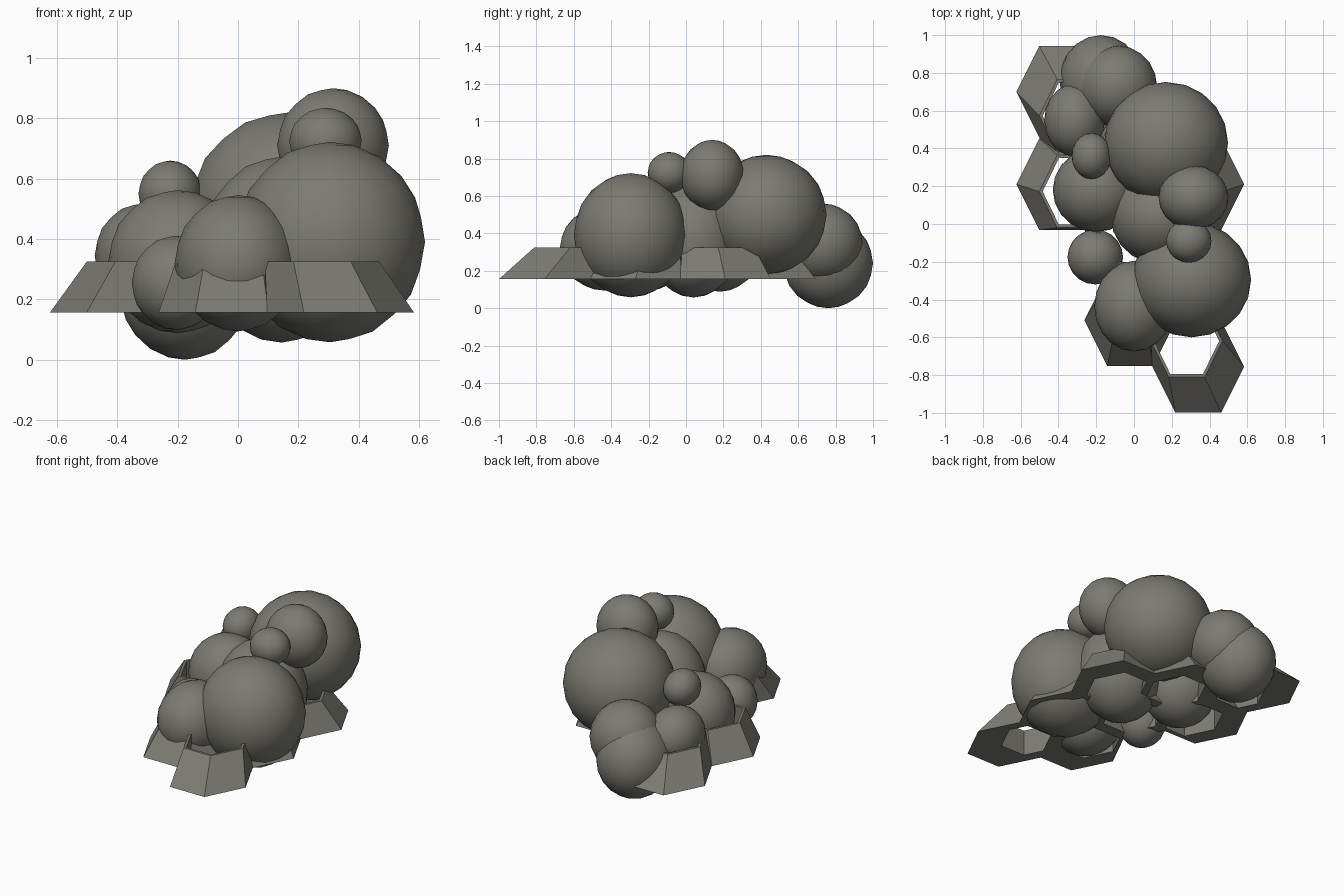
import bpy, bmesh

if "Cube" in bpy.data.objects:
    bpy.data.objects.remove(bpy.data.objects["Cube"])

mat = bpy.data.materials.new("dark_grey")
mat.diffuse_color = (.2, .195, .17, 1)
mat.use_nodes = True
mat.node_tree.nodes["Principled BSDF"].inputs["Base Color"].default_value = mat.diffuse_color

# Billowing puffs: name, centre, radii
PUFFS = [
    ("back_large_puff", (.17, .43, .50), (.328, .322, .32)),
    ("front_large_puff", (.305, -.295, .39), (.315, .305, .332)),
    ("front_left_puff", (0, -.435, .32), (.21, .24, .226)),
    ("left_small_puff", (-.205, -.175, .255), (.147, .145, .156)),
    ("left_puff", (-.20, .18, .325), (.23, .222, .237)),
    ("middle_puff", (.145, .04, .365), (.268, .255, .308)),
    ("top_puff", (.315, .14, .71), (.185, .17, .19)),
    ("top_small_puff", (.29, -.09, .725), (.12, .115, .11)),
    ("upper_left_small_puff", (-.225, .36, .55), (.105, .122, .11)),
    ("back_left_puff", (-.315, .55, .345), (.16, .192, .173)),
    ("back_puff", (-.09, .73, .345), (.212, .215, .215)),
    ("back_low_puff", (-.175, .76, .24), (.22, .24, .24)),
]
for name, loc, rad in PUFFS:
    bpy.ops.mesh.primitive_ico_sphere_add(subdivisions=3, radius=1, location=loc)
    o = bpy.context.object
    o.name = name
    o.scale = rad
    bpy.ops.object.transform_apply(location=False, rotation=False, scale=True)
    bpy.ops.object.shade_smooth()
    o.data.materials.append(mat)

# Open hexagonal cells, narrowing towards the top, with a straight inner wall
HEX = [(1, 0), (.5, 1), (-.5, 1), (-1, 0), (-.5, -1), (.5, -1)]
CELLS = [(-.38, .70), (-.38, .21), (-.02, .45), (-.02, -.03), (-.02, -.51),
         (.34, .21), (.34, -.27), (.34, -.755)]
Z0, Z1 = .157, .325


def hex_cell(name, cx, cy):
    bm = bmesh.new()

    def ring(k, rx, ry, z):
        return [bm.verts.new((cx * k + x * rx, cy * k + y * ry, z)) for x, y in HEX]

    rings = [ring(1, .243, .243, Z0), ring(.82, .19, .192, Z1),
             ring(.82, .172, .176, Z1), ring(.82, .172, .176, Z0)]
    for a, b in zip(rings, rings[1:] + rings[:1]):
        for i in range(6):
            j = (i + 1) % 6
            bm.faces.new((a[i], a[j], b[j], b[i]))
    bmesh.ops.recalc_face_normals(bm, faces=bm.faces)
    me = bpy.data.meshes.new(name)
    bm.to_mesh(me)
    bm.free()
    me.materials.append(mat)
    bpy.context.collection.objects.link(bpy.data.objects.new(name, me))


for n, (x, y) in enumerate(CELLS):
    hex_cell(f"hex_frame_{n + 1}", x, y)
